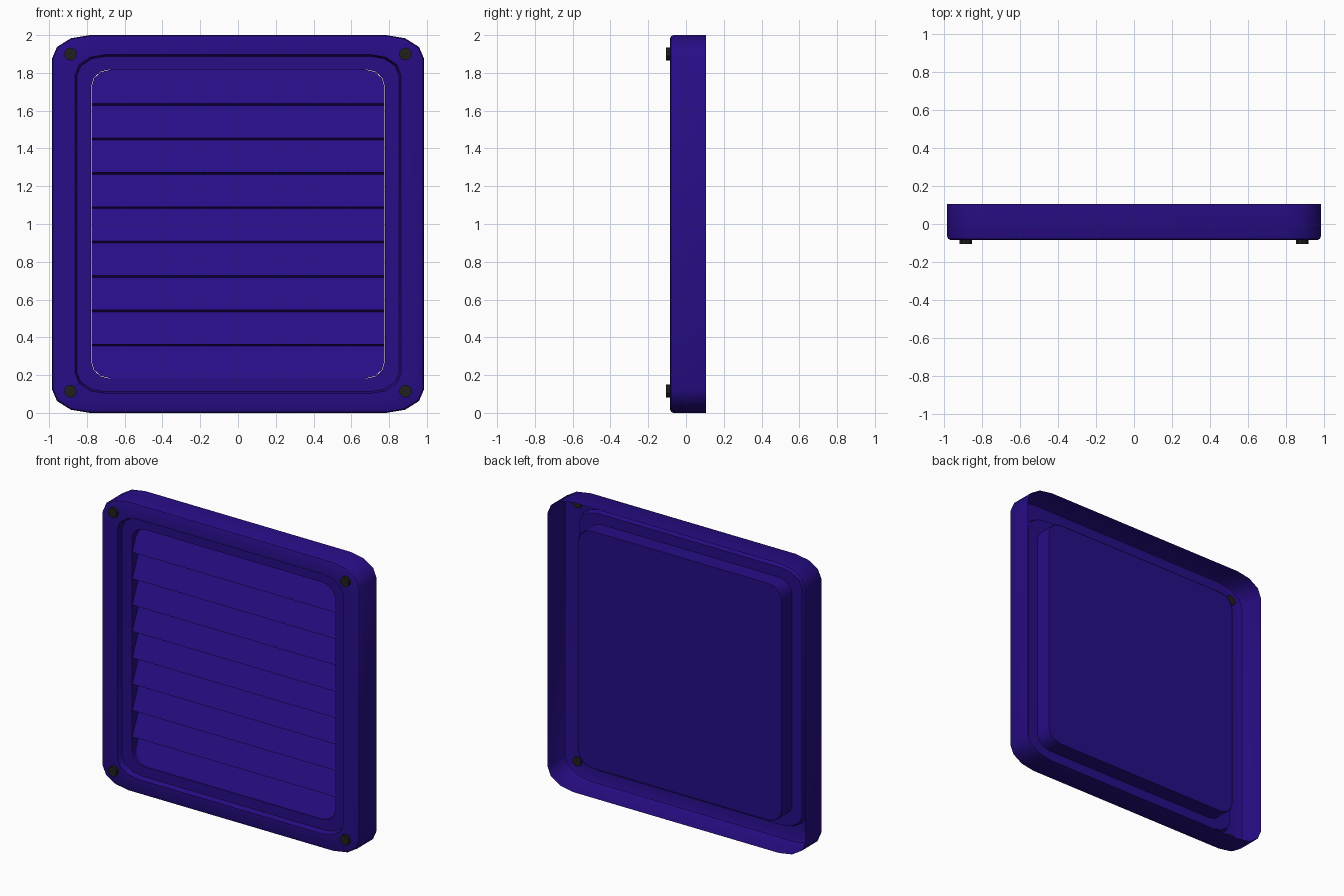
import bpy, bmesh, math

cube = bpy.data.objects.get("Cube")
if cube:
    bpy.data.objects.remove(cube, do_unlink=True)


def material(name, rgb):
    m = bpy.data.materials.new(name)
    m.use_nodes = True
    m.diffuse_color = (*rgb, 1)
    m.node_tree.nodes["Principled BSDF"].inputs["Base Color"].default_value = (*rgb, 1)
    return m


indigo = material("indigo plastic", (0.021, 0.004, 0.24))
dark = material("dark screw metal", (0.014, 0.014, 0.013))


def make_object(name, bm, mat):
    me = bpy.data.meshes.new(name)
    bmesh.ops.recalc_face_normals(bm, faces=bm.faces)
    bm.to_mesh(me)
    bm.free()
    me.materials.append(mat)
    ob = bpy.data.objects.new(name, me)
    bpy.context.collection.objects.link(ob)
    return ob


def select(ob):
    bpy.ops.object.select_all(action="DESELECT")
    ob.select_set(True)
    bpy.context.view_layer.objects.active = ob


def rounded_loop(bm, half_x, half_z, rx, rz, y, steps=3):
    """Ring of vertices round a rectangle with elliptical corners."""
    verts = []
    for quarter, (sx, sz) in enumerate([(1, 1), (-1, 1), (-1, -1), (1, -1)]):
        for i in range(steps + 1):
            a = math.pi / 2 * (quarter + i / steps)
            x = sx * (half_x - rx) + rx * math.cos(a)
            z = sz * (half_z - rz) + rz * math.sin(a)
            verts.append(bm.verts.new((x, y, 1 + z)))
    return verts


def loft(rings, capped=False):
    bm = bmesh.new()
    loops = [rounded_loop(bm, *r) for r in rings]
    for a, b in zip(loops, loops[1:]):
        for i in range(len(a)):
            j = (i + 1) % len(a)
            bm.faces.new((a[i], a[j], b[j], b[i]))
    if capped:
        bm.faces.new(loops[0])
        bm.faces.new(loops[-1])
    return bm


# Frame shell: outer wall, rounded lip, front rim, recessed step, opening wall
FRONT, STEP, BACK = -0.085, -0.047, 0.065
frame = make_object("frame", loft([
    (0.985, 1.0, 0.20, 0.125, 0.105),
    (0.985, 1.0, 0.20, 0.125, -0.067),
    (0.980, 0.995, 0.198, 0.122, -0.079),
    (0.967, 0.982, 0.19, 0.115, FRONT),
    (0.862, 0.897, 0.16, 0.105, FRONT),
    (0.852, 0.888, 0.155, 0.10, STEP),
    (0.777, 0.819, 0.10, 0.09, STEP),
    (0.777, 0.819, 0.10, 0.09, BACK),
]), indigo)
select(frame)
bpy.ops.object.shade_smooth_by_angle(angle=math.radians(35))

# Louvre panel: sawtooth profile with a flat back
COUNT, LOW, HIGH = 9, 0.181, 1.819
pitch = (HIGH - LOW) / COUNT
profile = [(BACK, LOW - 0.01)]
for i in range(COUNT):
    z = LOW + i * pitch
    profile += [(0.03, z - 0.01), (STEP, z)]
profile += [(0.03, HIGH), (BACK, HIGH)]
bm = bmesh.new()
side = bm.faces.new([bm.verts.new((-0.9, y, z)) for y, z in profile])
ext = bmesh.ops.extrude_face_region(bm, geom=[side])
bmesh.ops.translate(bm, vec=(1.8, 0, 0),
                    verts=[v for v in ext["geom"] if isinstance(v, bmesh.types.BMVert)])
louvres = make_object("louvre_slats", bm, indigo)

# Trim the slats to the rounded opening
trim = make_object("trim_helper", loft([
    (0.775, 0.817, 0.10, 0.09, -0.2),
    (0.775, 0.817, 0.10, 0.09, 0.2),
], capped=True), indigo)
trim.hide_render = True
cut = louvres.modifiers.new("trim", "BOOLEAN")
cut.operation = "INTERSECT"
cut.solver = "EXACT"
cut.object = trim
select(louvres)
bpy.ops.object.modifier_apply(modifier=cut.name)
bpy.data.objects.remove(trim, do_unlink=True)

# Corner screws
for x, side_name in ((-0.887, "right"), (0.887, "left")):
    for z, level in ((0.115, "lower"), (1.9, "upper")):
        bpy.ops.mesh.primitive_cylinder_add(
            vertices=10, radius=0.034, depth=0.03,
            location=(x, -0.09, z), rotation=(math.pi / 2, 0, 0))
        screw = bpy.context.object
        screw.name = f"screw_{level}_{side_name}"
        screw.data.materials.append(dark)
